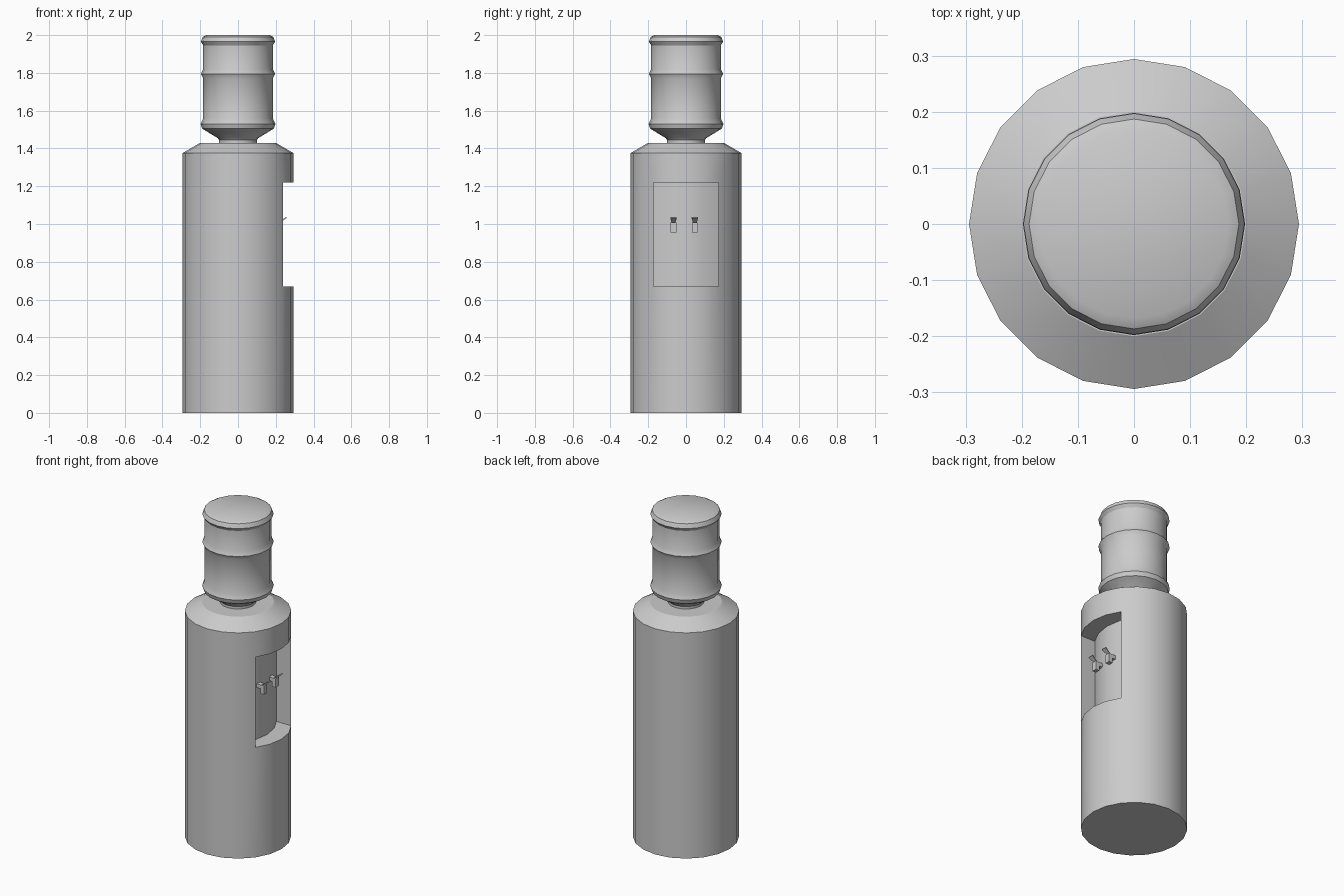
import bpy, bmesh, math

if "Cube" in bpy.data.objects:
    bpy.data.objects.remove(bpy.data.objects["Cube"])

SIDES = 20


def finish(bm, name):
    bmesh.ops.recalc_face_normals(bm, faces=bm.faces)
    mesh = bpy.data.meshes.new(name)
    bm.to_mesh(mesh)
    bm.free()
    obj = bpy.data.objects.new(name, mesh)
    bpy.context.collection.objects.link(obj)
    bpy.ops.object.select_all(action='DESELECT')
    obj.select_set(True)
    bpy.context.view_layer.objects.active = obj
    return obj


def smooth(obj, degrees=30):
    bpy.ops.object.shade_smooth_by_angle(angle=math.radians(degrees))
    return obj


def lathe(profile):
    """Revolve (radius, z) points around z and cap both ends."""
    bm = bmesh.new()
    rings = []
    for r, z in profile:
        rings.append([bm.verts.new((r * math.cos(math.tau * i / SIDES),
                                    r * math.sin(math.tau * i / SIDES), z))
                      for i in range(SIDES)])
    for a, b in zip(rings, rings[1:]):
        for i in range(SIDES):
            j = (i + 1) % SIDES
            bm.faces.new((a[i], a[j], b[j], b[i]))
    bm.faces.new(rings[0][::-1])
    bm.faces.new(rings[-1])
    return bm


def prism(bm, outline, y, half_start, half_end=None):
    """Extrude an (x, z) outline sideways; half width runs from first to last x."""
    half_end = half_start if half_end is None else half_end
    x0, x1 = min(p[0] for p in outline), max(p[0] for p in outline)
    sides = []
    for s in (-1, 1):
        sides.append([bm.verts.new((x, y + s * (half_start + (half_end - half_start)
                                                * (x - x0) / (x1 - x0)), z))
                      for x, z in outline])
    n = len(outline)
    bm.faces.new(sides[0])
    bm.faces.new(sides[1][::-1])
    for i in range(n):
        j = (i + 1) % n
        bm.faces.new((sides[0][i], sides[1][i], sides[1][j], sides[0][j]))


# Cabinet with the dispensing recess pushed in on the right side
bm = lathe([(0.294, 0), (0.294, 0.67), (0.294, 1.22), (0.294, 1.375), (0.2, 1.43)])
panel = []
for f in bm.faces:
    c = f.calc_center_median()
    if 0.7 < c.z < 1.2 and abs(math.atan2(c.y, c.x)) < math.radians(36):
        panel.append(f)
new = bmesh.ops.extrude_face_region(bm, geom=panel)['geom']
bmesh.ops.translate(bm, vec=(-0.1, 0, 0),
                    verts=[v for v in new if isinstance(v, bmesh.types.BMVert)])
old = [f for f in panel if f.is_valid]
if old:
    bmesh.ops.delete(bm, geom=old, context='FACES')
smooth(finish(bm, "cabinet"))

# Water bottle
bottle = [(0.10, 1.43), (0.10, 1.445), (0.108, 1.455), (0.19, 1.505), (0.198, 1.53),
          (0.184, 1.56), (0.184, 1.77), (0.197, 1.795), (0.184, 1.82), (0.184, 1.945),
          (0.197, 1.965), (0.187, 1.99), (0.168, 2.0)]
smooth(finish(lathe(bottle), "water_bottle"))

# Two taps: angled spout and a flared lever
for side, y in (("left", -0.066), ("right", 0.047)):
    bm = bmesh.new()
    prism(bm, [(0.18, 0.985), (0.207, 0.985), (0.207, 0.955), (0.232, 0.955),
               (0.232, 1.008), (0.18, 1.008)], y, 0.015)
    finish(bm, side + "_tap")
    bm = bmesh.new()
    prism(bm, [(0.208, 1.004), (0.216, 1.004), (0.258, 1.032), (0.255, 1.038)],
          y, 0.008, 0.017)
    finish(bm, side + "_tap_lever")
